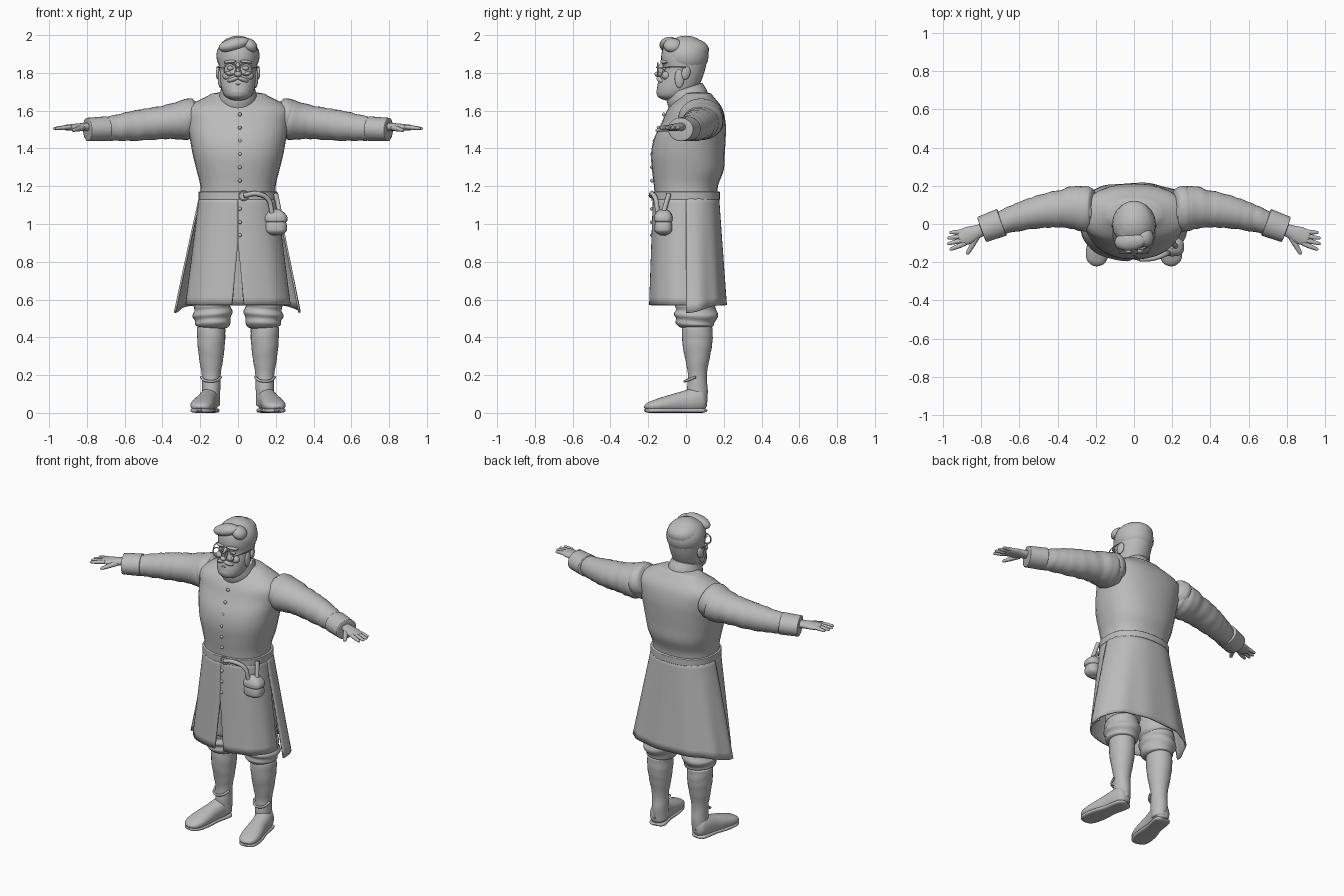
import bpy
import bmesh
from math import pi, sin, cos, sqrt, copysign
from mathutils import Vector

cube = bpy.data.objects.get("Cube")
if cube:
    bpy.data.objects.remove(cube)

grey = (.5, .5, .5, 1)
clay = bpy.data.materials.new("clay_grey")
clay.use_nodes = True
clay.diffuse_color = grey
clay.node_tree.nodes["Principled BSDF"].inputs["Base Color"].default_value = grey

centre = bpy.data.objects.new("mirror_centre", None)
bpy.context.collection.objects.link(centre)
centre.hide_render = True


def finish(part, name, mirror=False):
    part.name = name
    part.data.materials.clear()
    part.data.materials.append(clay)
    for face in part.data.polygons:
        face.use_smooth = True
    if mirror:
        modifier = part.modifiers.new("mirror", 'MIRROR')
        modifier.use_mirror_merge = False
        modifier.mirror_object = centre
    return part


def add_mesh(name, mesh, mirror):
    part = bpy.data.objects.new(name, mesh)
    bpy.context.collection.objects.link(part)
    return finish(part, name, mirror)


def skin(name, rows, closed, mirror):
    """Join rows of points with quads; closed rows form a capped tube."""
    bm = bmesh.new()
    grid = [[bm.verts.new(point) for point in row] for row in rows]
    for low, high in zip(grid, grid[1:]):
        for j in range(0 if closed else 1, len(low)):
            bm.faces.new((low[j - 1], low[j], high[j], high[j - 1]))
    if closed:
        bm.faces.new(grid[0])
        bm.faces.new(grid[-1])
    bmesh.ops.recalc_face_normals(bm, faces=bm.faces[:])
    mesh = bpy.data.meshes.new(name)
    bm.to_mesh(mesh)
    bm.free()
    return add_mesh(name, mesh, mirror)


def profile(values, t):
    """Smooth curve through evenly spaced values."""
    last = len(values) - 1
    k = min(int(t * last), last - 1)
    f = t * last - k
    a, b, c, d = (values[min(max(k + i, 0), last)] for i in (-1, 0, 1, 2))
    return b + f / 2 * (c - a + f * (2 * a - 5 * b + 4 * c - d + f * (3 * (b - c) + d - a)))


def power(value, exponent):
    return copysign(abs(value) ** exponent, value)


def limb(name, start, end, wide, deep, sway=(0, 0), bow=(0, 0, 0), crease=0, folds=6,
         square=1, cap=.1, mirror=False):
    """Oval tube whose width and depth follow profiles from start to end."""
    start, end, bow = Vector(start), Vector(end), Vector(bow)
    along = (end - start).normalized()
    side = Vector((0, 1, 0)) if abs(along.x) > .7 else Vector((1, 0, 0))
    side = (side - along * side.dot(along)).normalized()
    up = along.cross(side)
    steps, sides = 36, 28
    rows = []
    for i in range(steps + 1):
        t = (1 - cos(pi * i / steps)) / 2
        edge = min(1, min(t, 1 - t) / cap)
        taper = max(.3, sqrt(1 - (1 - edge) ** 2))
        middle = start.lerp(end, t) + bow * sin(pi * t) + up * profile(sway, t)
        row = []
        for j in range(sides):
            a = 2 * pi * j / sides
            size = taper * (1 + crease * sin(2 * pi * folds * t + 2 * sin(a + folds * t)))
            row.append(middle + side * size * profile(wide, t) * power(cos(a), square)
                       + up * size * profile(deep, t) * power(sin(a), square))
        rows.append(row)
    return skin(name, rows, True, mirror)


def skirt(name, flare, reach, begin, end, slit=0, droop=0, ripple=0, mirror=False):
    """Open cloth panel hanging from the waist, spanning two angles from the front."""
    rows, columns = 14, 48
    grid = []
    for i in range(rows + 1):
        f = i / rows
        first = begin + slit * max(0, f - .45)
        row = []
        for j in range(columns + 1):
            a = first + (end - first) * j / columns
            size = 1 + ripple * f * sin(11 * a)
            x = (.2 + (flare - .2) * f) * size * power(sin(a), .85)
            y = (.17 + (reach - .17) * f) * size * power(cos(a), .85)
            row.append((x, -y, 1.15 - .58 * f - droop * f * f * sin(a) ** 8))
        grid.append(row)
    panel = skin(name, grid, False, mirror)
    cloth = panel.modifiers.new("cloth", 'SOLIDIFY')
    cloth.thickness, cloth.offset = .01, 0


def ball(name, place, size, turn=(0, 0, 0), mirror=False):
    bpy.ops.mesh.primitive_uv_sphere_add(segments=20, ring_count=12, location=place, rotation=turn)
    bpy.context.object.scale = size
    finish(bpy.context.object, name, mirror)


def hoop(name, place, radius, mirror=False):
    bpy.ops.mesh.primitive_torus_add(location=place, rotation=(pi / 2, 0, 0), major_radius=radius,
                                     minor_radius=radius / 8, major_segments=28, minor_segments=8)
    finish(bpy.context.object, name, mirror)


def cord(name, points, radius, mirror=False):
    curve = bpy.data.curves.new(name, 'CURVE')
    curve.dimensions = '3D'
    curve.bevel_depth, curve.bevel_resolution, curve.use_fill_caps = radius, 2, True
    spline = curve.splines.new('BEZIER')
    spline.bezier_points.add(len(points) - 1)
    for knot, point in zip(spline.bezier_points, points):
        knot.co = point
        knot.handle_left_type = knot.handle_right_type = 'AUTO'
    guide = bpy.data.objects.new(name, curve)
    bpy.context.collection.objects.link(guide)
    mesh = bpy.data.meshes.new_from_object(guide.evaluated_get(bpy.context.evaluated_depsgraph_get()))
    bpy.data.objects.remove(guide)
    add_mesh(name, mesh, mirror)


# Coat body, collar and skirt panels
limb("coat_body", start=(0, 0, 1.12), end=(0, 0, 1.7), square=.87, cap=.02,
     wide=(.2, .2, .22, .24, .255, .27, .27, .13), deep=(.165, .17, .19, .195, .19, .17, .14, .07),
     sway=(0, 0, .01, .01, .02, .04, .05, .06))
limb("collar", start=(0, .02, 1.63), end=(0, -.01, 1.72), wide=(.1, .1, .09), deep=(.11, .11, .1), cap=.05)
skirt("front_skirt", flare=.275, reach=.19, begin=0, end=1.6, slit=.14, ripple=.005, mirror=True)
skirt("back_skirt", flare=.33, reach=.21, begin=pi / 2, end=pi * 1.5, droop=.04, ripple=.015)

# Buttons down the front
for i in range(6):
    height = 1.58 - i * .07
    ball(f"coat_button_{i}", (.01, -.18 + .6 * max(0, height - 1.36) ** 1.5, height), (.01, .01, .01))
for i in range(3):
    ball(f"skirt_button_{i}", (.01, -.18, 1.08 - i * .07), (.01, .01, .01))

# Belt, buckle and pouch
limb("belt", start=(0, 0, 1.125), end=(0, 0, 1.175), wide=(.21, .21), deep=(.18, .18), square=.87, cap=.1)
hoop("buckle", (.03, -.18, 1.15), .025)
cord("belt_tail", [(.03, -.185, 1.15), (.1, -.18, 1.16), (.16, -.16, 1.13), (.18, -.15, 1.06)], .013)
for name, low, high, size in (("pouch", .94, 1.06, .057), ("pouch_flap", 1, 1.08, .06)):
    limb(name, start=(.2, -.12, low), end=(.2, -.12, high), square=.7, cap=.25,
         wide=(size, size, size / 2), deep=(size * .8, size * .8, size / 2))
cord("pouch_loop", [(.22, -.12, 1.06), (.2, -.09, 1.16)], .013)

# Sleeves with soft creases, and turned-back cuffs
limb("sleeves", start=(.2, .08, 1.56), end=(.72, 0, 1.5), bow=(0, .03, 0), crease=.025, folds=8, cap=.05,
     wide=(.1, .12, .1, .09, .08, .07, .06), deep=(.1, .105, .09, .085, .08, .07, .06), mirror=True)
limb("shoulder_seams", start=(.2, .08, 1.58), end=(.31, .08, 1.55), wide=(.1, .12, .1), deep=(.09, .1, .09),
     cap=.2, mirror=True)
limb("cuffs", start=(.69, .01, 1.505), end=(.8, -.03, 1.5), wide=(.074, .07), deep=(.065, .062),
     cap=.03, mirror=True)

# Hands
limb("palms", start=(.77, -.02, 1.515), end=(.92, -.08, 1.51), wide=(.03, .035, .045, .04),
     deep=(.023, .02, .015), mirror=True)
for i, name in enumerate(("little", "ring", "middle", "index")):
    limb(name + "_fingers", start=(.88, -.04 - .02 * i, 1.515), end=(.98 - .006 * (i - 1.5) ** 2, -.045 - .03 * i, 1.505),
         wide=(.012, .012, .008), deep=(.011, .011, .007), mirror=True)
limb("thumbs", start=(.82, -.06, 1.51), end=(.875, -.16, 1.495), wide=(.018, .014, .01),
     deep=(.015, .013, .008), mirror=True)

# Breeches and boots
limb("breeches", start=(.14, .055, .445), end=(.13, .05, .6), wide=(.08, .1, .1, .09), deep=(.09, .11, .11, .1),
     crease=.05, folds=2.5, mirror=True)
limb("thighs", start=(.13, .05, .55), end=(.09, .01, 1.1), wide=(.1, .1), deep=(.11, .13), mirror=True)
limb("boot_shafts", start=(.142, .06, .03), end=(.142, .06, .46), wide=(.045, .048, .05, .064, .073, .076),
     deep=(.05, .055, .05, .065, .08, .08), crease=.01, cap=.02, mirror=True)
limb("boot_feet", start=(.142, .11, .075), end=(.205, -.22, .03), wide=(.045, .052, .052, .058, .06, .045),
     deep=(.06, .064, .055, .046, .034, .02), square=.9, mirror=True)
limb("boot_soles", start=(.142, .11, .013), end=(.205, -.22, .013), wide=(.05, .052, .05, .06, .06, .045),
     deep=(.013, .013), square=.6, mirror=True)
cord("ankle_straps", [(.09, .04, .19), (.12, 0, .17), (.17, 0, .17), (.195, .05, .19)], .007, mirror=True)

# Head, hair and beard
limb("head", start=(0, 0, 1.65), end=(0, 0, 1.99), wide=(.06, .085, .095, .1, .105, .1, .07),
     deep=(.08, .105, .113, .112, .122, .12, .08), sway=(-.07, -.05, -.03, -.01, -.01, 0, 0), square=.95)
ball("hair", (0, 0, 1.89), (.115, .12, .107))
ball("swept_fringe", (-.02, -.09, 1.95), (.085, .05, .036), (0, -.25, .1))
ball("fringe_side", (.06, -.07, 1.945), (.045, .05, .035), (0, .6, 0))
ball("ears", (.104, 0, 1.8), (.012, .024, .036), (-.2, 0, .3), True)
ball("sideburns", (.093, -.035, 1.77), (.014, .025, .05), mirror=True)
ball("chin_beard", (0, -.115, 1.7), (.055, .042, .038))
ball("moustache", (.026, -.137, 1.765), (.033, .017, .012), (0, .35, .4), True)

# Face
ball("nose_bridge", (0, -.13, 1.82), (.014, .022, .04), (-.35, 0, 0))
ball("nose_tip", (0, -.147, 1.793), (.02, .02, .015))
ball("brows", (.042, -.116, 1.858), (.036, .018, .01), (0, .1, .35), True)
ball("eyes", (.04, -.112, 1.825), (.018, .014, .012), mirror=True)
ball("cheeks", (.052, -.105, 1.785), (.03, .024, .024), mirror=True)
ball("lower_lip", (0, -.14, 1.74), (.02, .012, .006))

# Spectacles
hoop("lens_rims", (.042, -.15, 1.82), .032, True)
cord("spectacle_bridge", [(-.012, -.15, 1.825), (0, -.157, 1.83), (.012, -.15, 1.825)], .003)
cord("spectacle_arms", [(.073, -.15, 1.825), (.104, -.09, 1.83), (.112, 0, 1.83)], .003, True)
